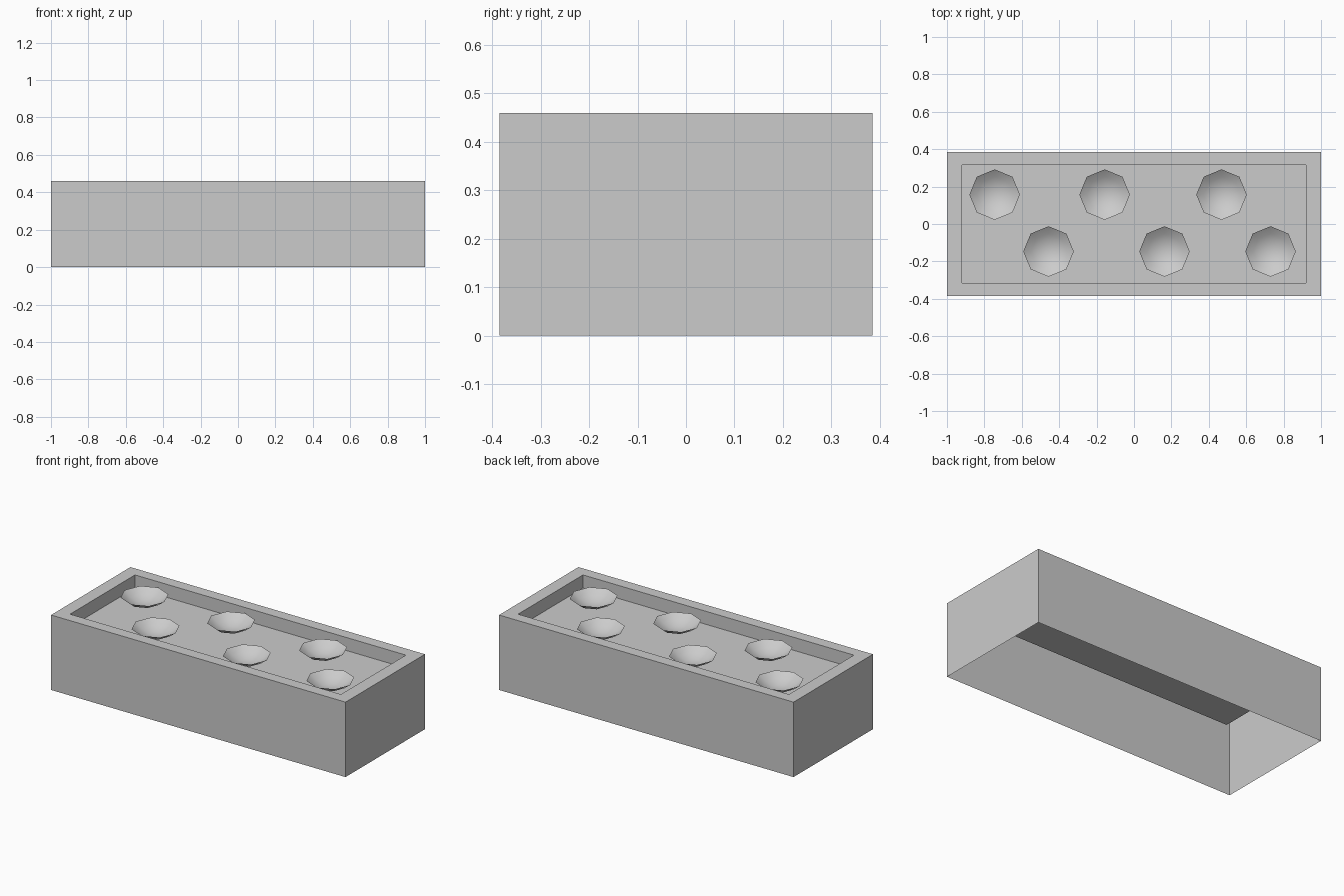
import bpy, bmesh, math

if "Cube" in bpy.data.objects:
    bpy.data.objects.remove(bpy.data.objects["Cube"])


def make_object(name, bm):
    mesh = bpy.data.meshes.new(name)
    bm.to_mesh(mesh)
    bm.free()
    obj = bpy.data.objects.new(name, mesh)
    bpy.context.collection.objects.link(obj)
    return obj


def rect_loop(bm, hx, hy, z):
    return [bm.verts.new((sx * hx, sy * hy, z))
            for sx, sy in ((-1, -1), (1, -1), (1, 1), (-1, 1))]


def bridge(bm, a, b):
    n = len(a)
    for i in range(n):
        j = (i + 1) % n
        bm.faces.new((a[i], a[j], b[j], b[i]))


# Tray: thin outer walls, flat rim, sunken floor, open underneath
bm = bmesh.new()
loops = [rect_loop(bm, *p) for p in (
    (1.0, 0.385, 0.0), (1.0, 0.385, 0.46), (0.92, 0.315, 0.46), (0.92, 0.315, 0.38))]
for lower, upper in zip(loops, loops[1:]):
    bridge(bm, lower, upper)
bm.faces.new(loops[-1])
make_object("tray", bm)


# Shallow open dishes: eight-sided caps cut from the bottom of a sphere
def dish(name, x, y, radius=0.135, rim_z=0.438, sides=8, rings=3):
    bm = bmesh.new()
    span = math.radians(45)
    big_r = radius / math.sin(span)
    centre_z = rim_z + big_r * math.cos(span)
    bottom = bm.verts.new((0, 0, centre_z - big_r))
    previous = None
    for k in range(1, rings + 1):
        t = span * k / rings
        r, z = big_r * math.sin(t), centre_z - big_r * math.cos(t)
        ring = [bm.verts.new((r * math.cos(2 * math.pi * i / sides),
                              r * math.sin(2 * math.pi * i / sides), z))
                for i in range(sides)]
        if previous:
            bridge(bm, ring, previous)
        else:
            for i in range(sides):
                bm.faces.new((bottom, ring[i], ring[(i + 1) % sides]))
        previous = ring
    # normals face up into the dish
    bm.normal_update()
    for f in bm.faces:
        if f.normal.z < 0:
            f.normal_flip()
        f.smooth = True
    obj = make_object(name, bm)
    obj.location = (x, y, 0)


rows = {0.157: (-0.745, -0.157, 0.468), -0.147: (-0.457, 0.163, 0.73)}
for row, (y, xs) in zip(("back", "front"), rows.items()):
    for i, x in enumerate(xs, 1):
        dish(f"{row}_dish_{i}", x, y)
